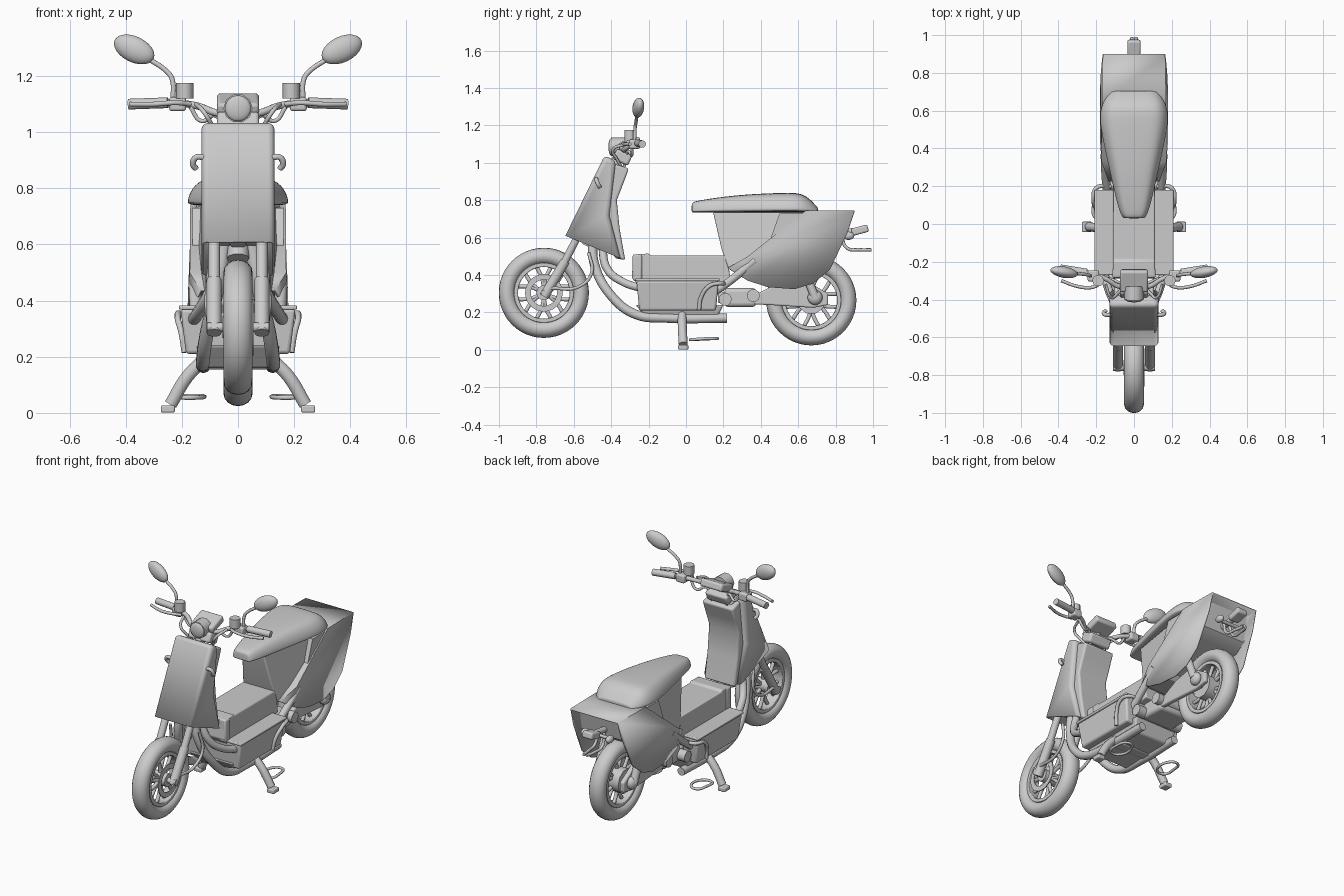
import bpy, bmesh, math
from mathutils import Matrix, Vector

if "Cube" in bpy.data.objects:
    bpy.data.objects.remove(bpy.data.objects["Cube"])


def finish(ob, mirror=False, bevel=0, solid=0, sub=0):
    bpy.ops.object.select_all(action='DESELECT')
    ob.select_set(True)
    bpy.context.view_layer.objects.active = ob
    if ob.type == 'CURVE':
        bpy.ops.object.convert(target='MESH')
        ob = bpy.context.object
    bpy.ops.object.shade_smooth_by_angle(angle=math.radians(180 if sub else 40))
    if bevel:
        m = ob.modifiers.new("bevel", 'BEVEL')
        m.width, m.segments, m.angle_limit = bevel, 3, math.radians(35)
    if solid:
        ob.modifiers.new("thickness", 'SOLIDIFY').thickness = solid
    if sub:
        ob.modifiers.new("smooth", 'SUBSURF').levels = sub
        ob.modifiers["smooth"].render_levels = sub
    if mirror:
        ob.modifiers.new("mirror", 'MIRROR')
    return ob


def from_bm(name, bm, **kw):
    bmesh.ops.recalc_face_normals(bm, faces=bm.faces)
    me = bpy.data.meshes.new(name)
    bm.to_mesh(me)
    bm.free()
    ob = bpy.data.objects.new(name, me)
    bpy.context.collection.objects.link(ob)
    return finish(ob, **kw)


def prism(name, prof, x0=None, skip=(), **kw):
    """Side profile of (y, z, half width), across the body or from x0 outwards."""
    bm = bmesh.new()
    a = [bm.verts.new((-w if x0 is None else x0, y, z)) for y, z, w in prof]
    b = [bm.verts.new((w, y, z)) for y, z, w in prof]
    bm.faces.new(a)
    bm.faces.new(b)
    n = len(prof)
    for i in range(n):
        if i not in skip:
            j = (i + 1) % n
            bm.faces.new((a[i], a[j], b[j], b[i]))
    return from_bm(name, bm, **kw)


def flat(pts, w):
    return [(y, z, w) for y, z in pts]


def box(name, c, s, rx=0, **kw):
    bm = bmesh.new()
    bmesh.ops.create_cube(bm, size=1, matrix=Matrix.Translation(c) @ Matrix.Rotation(rx, 4, 'X') @ Matrix.Diagonal((*s, 1)))
    return from_bm(name, bm, **kw)


def ball(name, c, s, ry=0, rz=0, **kw):
    bm = bmesh.new()
    m = Matrix.Translation(c) @ Matrix.Rotation(rz, 4, 'Z') @ Matrix.Rotation(ry, 4, 'Y') @ Matrix.Diagonal((*s, 1))
    bmesh.ops.create_uvsphere(bm, u_segments=24, v_segments=12, radius=1, matrix=m)
    return from_bm(name, bm, **kw)


def tube(name, pts, r, mirror=False, cyclic=False):
    cu = bpy.data.curves.new(name, 'CURVE')
    cu.dimensions, cu.bevel_depth, cu.bevel_resolution = '3D', r, 3
    cu.use_fill_caps, cu.resolution_u = True, 6
    sp = cu.splines.new('BEZIER')
    sp.bezier_points.add(len(pts) - 1)
    for p, co in zip(sp.bezier_points, pts):
        p.co = co
        p.handle_left_type = p.handle_right_type = 'AUTO'
    sp.use_cyclic_u = cyclic
    ob = bpy.data.objects.new(name, cu)
    bpy.context.collection.objects.link(ob)
    return finish(ob, mirror)


def lathe(name, prof, cy, cz, n=48, **kw):
    """Closed ring profile of (x, radius) spun about the x axis."""
    bm = bmesh.new()
    rings = []
    for i in range(n):
        t = 2 * math.pi * i / n
        rings.append([bm.verts.new((x, cy + r * math.cos(t), cz + r * math.sin(t))) for x, r in prof])
    m = len(prof)
    for i in range(n):
        p, q = rings[i], rings[(i + 1) % n]
        for k in range(m):
            l = (k + 1) % m
            bm.faces.new((p[k], p[l], q[l], q[k]))
    return from_bm(name, bm, **kw)


# wheels
for side, cy, cz, hub in (("front", -0.76, 0.305, 0.04), ("rear", 0.67, 0.265, 0.075)):
    oval = [(0.052 * math.cos(math.pi * k / 8), 0.196 + 0.045 * math.sin(math.pi * k / 8)) for k in range(16)]
    lathe(side + "_tyre", oval, cy, cz)
    lathe(side + "_rim", [(-.036, .138), (.036, .138), (.036, .16), (-.036, .16)], cy, cz, bevel=.004)
    tube(side + "_hub", [(-.055, cy, cz), (.055, cy, cz)], hub)
    tube(side + "_axle", [(-.11, cy, cz), (.11, cy, cz)], .017)
    for i in range(6):
        def at(d, r):
            t = math.radians(60 * i + 30 + d)
            return (0, cy + r * math.cos(t), cz + r * math.sin(t))
        for k, d in enumerate((-16, 16)):
            tube(f"{side}_spoke_{i}_{k}", [at(0, .03), at(d * .5, .085), at(d, .145)], .011)
lathe("front_brake_disc", [(.05, .07), (.056, .07), (.056, .1), (.05, .1)], -.76, .305)

# fork and steering column
tube("fork_lower", [(.085, -.76, .285), (.085, -.645, .475)], .027, True)
tube("fork_upper", [(.085, -.67, .43), (.085, -.52, .72)], .021, True)
box("fork_crown", (0, -.55, .63), (.21, .07, .05), math.radians(-25), bevel=.01)
tube("steering_column", [(0, -.56, .6), (0, -.33, 1.1)], .03)
tube("brake_hose", [(.1, -.52, .52), (.11, -.505, .41), (.105, -.58, .335), (.1, -.72, .33)], .009, True)

# leg shield and inner panel
prism("leg_shield", flat([(-.435, 1.04), (-.645, .61), (-.35, .49), (-.41, .72), (-.375, 1.01)], .13),
      skip=(1,), bevel=.022, solid=.008)
prism("inner_panel", flat([(-.40, 1.0), (-.305, .97), (-.335, .89), (-.37, .8), (-.355, .65), (-.325, .48),
                           (-.38, .49), (-.44, .72)], .105), bevel=.012)
tube("shield_hook", [(.12, -.48, .91), (.15, -.48, .91), (.16, -.47, .885), (.15, -.46, .87)], .011, True)

# handlebar, controls and dash
tube("handlebar", [(0, -.33, 1.06), (.08, -.33, 1.07), (.15, -.29, 1.095), (.26, -.255, 1.105), (.38, -.235, 1.1)], .013, True)
tube("grip", [(.25, -.257, 1.105), (.39, -.234, 1.1)], .02, True)
tube("brake_lever", [(.17, -.31, 1.1), (.22, -.335, 1.105), (.30, -.33, 1.1), (.385, -.30, 1.1)], .009, True)
box("switch_housing", (.215, -.275, 1.1), (.06, .06, .05), mirror=True, bevel=.01)
tube("fluid_reservoir", [(.19, -.30, 1.12), (.19, -.30, 1.175)], .031, True)
box("dash", (0, -.3, 1.1), (.15, .12, .045), math.radians(20), bevel=.012)
tube("headlight", [(0, -.40, 1.085), (0, -.33, 1.085)], .052)
ball("headlight_lens", (0, -.40, 1.085), (.046, .015, .046))
box("handlebar_clamp", (0, -.34, 1.03), (.15, .09, .06), math.radians(-25), bevel=.012)
tube("cable", [(.15, -.32, 1.1), (.12, -.39, 1.07), (.09, -.37, 1.02), (.06, -.34, .97)], .008, True)
tube("inner_cable", [(.17, -.29, 1.09), (.13, -.29, 1.04), (.08, -.31, 1.06), (.05, -.33, .98)], .008, True)

# mirrors
tube("mirror_stem", [(.232, -.275, 1.11), (.235, -.272, 1.19), (.252, -.268, 1.215), (.325, -.26, 1.265)], .009, True)
ball("mirror_head", (.37, -.255, 1.295), (.078, .03, .046), -math.radians(25), math.radians(10), mirror=True)

# floor, battery tunnel and side boxes
prism("battery_tunnel", flat([(-.29, .39), (-.28, .51), (-.2, .515), (-.19, .505), (.22, .505), (.24, .36), (-.22, .3)], .11), bevel=.01)
bm = bmesh.new()
bmesh.ops.create_cube(bm, size=1)
for v in bm.verts:
    top = v.co.z > 0
    v.co = Vector(((.205 if top else .185) * (1 if v.co.x > 0 else -1),
                   (.175 if top else .16) if v.co.y > 0 else (-.265 if top else -.25), .37 if top else .21))
from_bm("side_battery_boxes", bm, bevel=.012)
box("floor_lip", (.16, -.045, .375), (.1, .45, .015), mirror=True, bevel=.005)
prism("belly_pan", [(-.27, .24, .15), (-.2, .16, .125), (.16, .16, .125), (.2, .24, .15)], bevel=.01)
box("floor_front_post", (.09, -.26, .44), (.05, .05, .14), mirror=True, bevel=.01)

# main frame tubes and side guards
tube("frame_tube", [(.05, -.5, .6), (.07, -.49, .46), (.11, -.4, .29), (.125, -.27, .19), (.125, -.1, .17), (.12, .22, .17)], .025, True)
tube("frame_upper_tube", [(.05, -.45, .57), (.1, -.42, .43), (.14, -.33, .36), (.16, -.24, .33)], .022, True)
tube("frame_riser", [(.14, .14, .3), (.15, .25, .38), (.155, .37, .48)], .022, True)
tube("side_guard", [(.12, .2, .35), (.2, .19, .355), (.215, .13, .345), (.2, .08, .28), (.19, .07, .215)], .011, True)
tube("headstock", [(0, -.52, .55), (0, -.42, .76)], .04)

# rear body shell, front cover and inner mudguard
prism("rear_body_front", [(.145, .735, .075), (.19, .54, .10), (.225, .44, .12), (.40, .42, .15), (.70, .735, .165)], bevel=.006)
prism("rear_body_shell", [(.64, .745, .17), (.90, .745, .165), (.865, .63, .17), (.77, .43, .178), (.68, .355, .18), (.58, .325, .18),
                          (.44, .335, .18), (.33, .37, .172), (.225, .44, .135), (.33, .50, .172)],
      skip=(1, 2, 3, 4, 5, 6, 7), solid=.01)
prism("inner_mudguard", flat([(.82, .735), (.79, .58), (.72, .53), (.56, .53), (.45, .45), (.4, .45), (.5, .73)], .163))

# seat lofted from cross-sections
bm = bmesh.new()
rings = []
for y, w, zt in ((.03, .052, .775), (.034, .06, .79), (.07, .082, .8), (.26, .125, .828), (.45, .168, .838),
                 (.55, .184, .84), (.62, .178, .838), (.67, .15, .80), (.70, .12, .765), (.705, .11, .76)):
    h = zt - .735
    half = [(.4, 1), (.76, .92), (.95, .5), (1, .15), (.97, 0)]
    pts = [(w * a, .735 + h * b) for a, b in half]
    pts += [(-x, z) for x, z in reversed(pts)]
    rings.append([bm.verts.new((x, y, z)) for x, z in pts])
for p, q in zip(rings, rings[1:]):
    for k in range(len(p)):
        l = (k + 1) % len(p)
        bm.faces.new((p[k], p[l], q[l], q[k]))
bm.faces.new(rings[0])
bm.faces.new(rings[-1])
from_bm("seat", bm, sub=2)

# swing arm, motor mounts and shock absorbers
prism("swing_arm", flat([(.17, .31), (.38, .3), (.5, .36), (.62, .385), (.76, .30), (.76, .24), (.68, .225), (.45, .24), (.17, .25)], .105),
      x0=.075, mirror=True, bevel=.008)
box("motor_mount", (0, .29, .28), (.22, .17, .1), bevel=.02)
tube("pivot_shaft", [(-.16, .21, .27), (.16, .21, .27)], .035)
tube("motor_can", [(-.14, .36, .29), (.14, .36, .29)], .035)
tube("shock_absorber", [(.125, .69, .28), (.125, .58, .56)], .024, True)
ball("axle_cover", (.115, .69, .28), (.03, .04, .04), mirror=True)

# centre stand and foot rings
box("stand_bracket", (0, -.02, .185), (.26, .07, .06), bevel=.01)
tube("stand_leg", [(.11, -.02, .2), (.18, -.02, .13), (.24, -.015, .03)], .024, True)
box("stand_foot", (.25, -.015, .014), (.05, .055, .026), mirror=True, bevel=.006)
tube("foot_ring", [(.14, .04, .055), (.2, .03, .055), (.215, .1, .06), (.19, .165, .06), (.14, .15, .06)], .008, True, True)

# tail light and plate bracket
tube("tail_bracket", [(0, .78, .62), (0, .86, .63), (0, .93, .64)], .018)
box("tail_light", (0, .93, .64), (.07, .09, .04), math.radians(15), bevel=.01)
tube("plate_holder", [(.02, .83, .62), (.025, .86, .545), (.02, .93, .535), (.01, .99, .535)], .009, True)
tube("tail_signal_bar", [(-.08, .86, .61), (.08, .86, .61)], .01)
ball("tail_signal", (.085, .87, .61), (.02, .03, .022), mirror=True)
